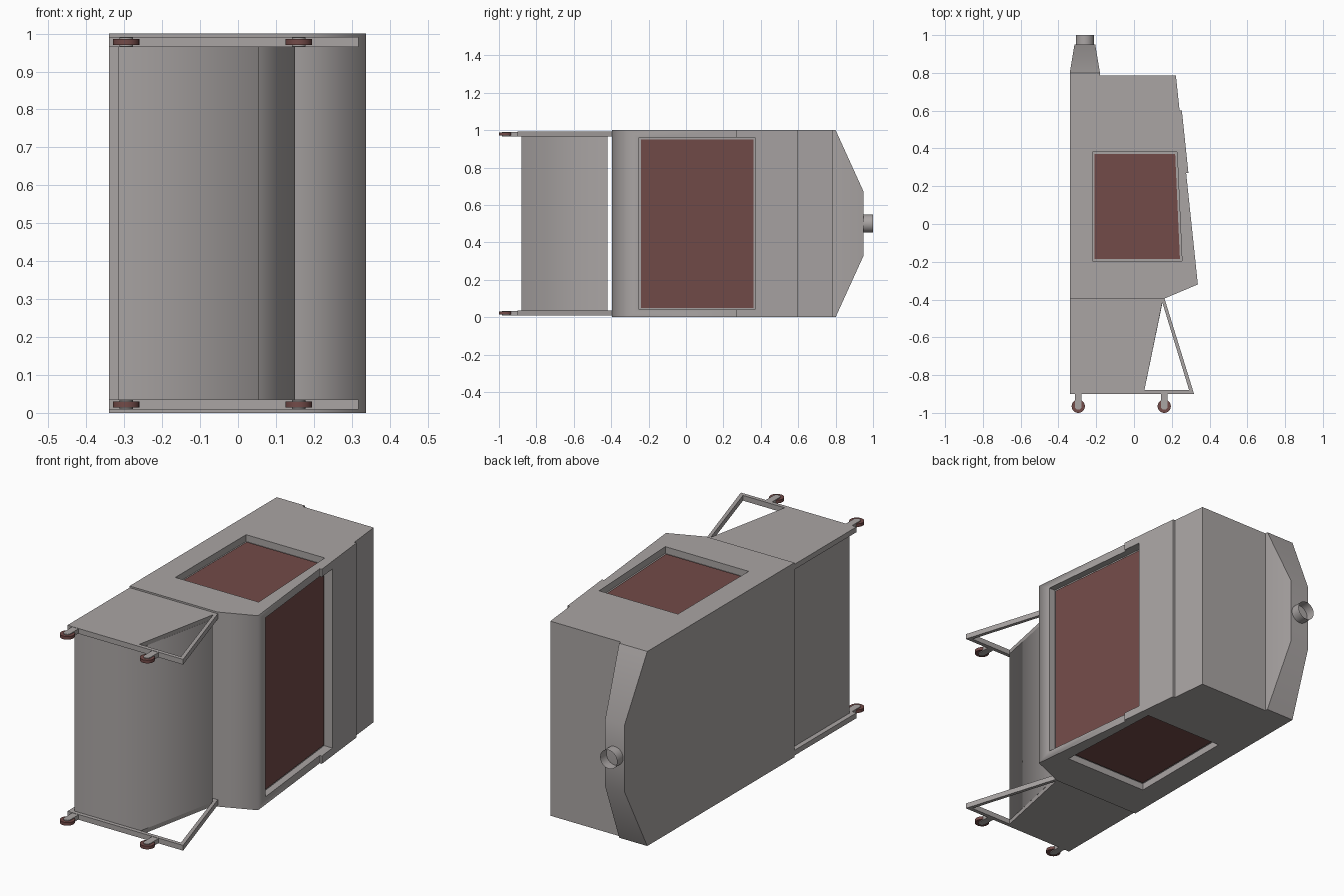
import bpy, bmesh, math
from mathutils import Matrix

cube = bpy.data.objects.get("Cube")
if cube:
    bpy.data.objects.remove(cube, do_unlink=True)


def material(name, rgb):
    m = bpy.data.materials.new(name)
    m.use_nodes = True
    m.diffuse_color = (*rgb, 1)
    m.node_tree.nodes["Principled BSDF"].inputs["Base Color"].default_value = (*rgb, 1)
    return m


GREY = material("warm grey", (0.40, 0.375, 0.37))
RED = material("dull red", (0.17, 0.07, 0.065))


def finish(name, bm, mat):
    bmesh.ops.recalc_face_normals(bm, faces=bm.faces)
    mesh = bpy.data.meshes.new(name)
    bm.to_mesh(mesh)
    bm.free()
    mesh.materials.append(mat)
    ob = bpy.data.objects.new(name, mesh)
    bpy.context.collection.objects.link(ob)
    return ob


def prism(name, outline, z0, z1, mat=GREY):
    """Extrude a plan outline upwards from z0 to z1."""
    bm = bmesh.new()
    face = bm.faces.new([bm.verts.new((x, y, z0)) for x, y in outline])
    ext = bmesh.ops.extrude_face_region(bm, geom=[face])
    verts = [v for v in ext["geom"] if isinstance(v, bmesh.types.BMVert)]
    bmesh.ops.translate(bm, verts=verts, vec=(0, 0, z1 - z0))
    return finish(name, bm, mat)


def activate(ob):
    bpy.ops.object.select_all(action="DESELECT")
    ob.select_set(True)
    bpy.context.view_layer.objects.active = ob


def cut(ob, cutter):
    cutter.hide_render = True
    mod = ob.modifiers.new("cut", "BOOLEAN")
    mod.operation = "DIFFERENCE"
    mod.object = cutter
    activate(ob)
    bpy.ops.object.modifier_apply(modifier=mod.name)
    bpy.data.objects.remove(cutter, do_unlink=True)


def smooth(ob, degrees):
    activate(ob)
    bpy.ops.object.shade_smooth_by_angle(angle=math.radians(degrees))


def disc(name, x, y, z, radius, depth, mat):
    bm = bmesh.new()
    bmesh.ops.create_cone(bm, cap_ends=True, segments=24, radius1=radius,
                          radius2=radius, depth=depth,
                          matrix=Matrix.Translation((x, y, z)))
    ob = finish(name, bm, mat)
    smooth(ob, 40)
    return ob


def side_x(y, out=0):
    """Slanted left wall of the body."""
    return 0.338 - 0.105 * (y + 0.32) + out


# Main body with the raised strip on its slanted wall
body = prism("main_body", [
    (-0.34, -0.395), (0.16, -0.395), (0.338, -0.32),
    (side_x(0.27), 0.27), (side_x(0.27, 0.012), 0.27),
    (side_x(0.6, 0.012), 0.6), (side_x(0.6), 0.6),
    (side_x(0.785), 0.785), (-0.34, 0.785)], 0, 1)

# Recessed panel in the slanted wall
Y0, Y1, DEPTH = -0.25, 0.37, 0.035
cut(body, prism("side_cutter", [
    (side_x(Y0, -DEPTH), Y0), (0.5, Y0), (0.5, Y1), (side_x(Y1, -DEPTH), Y1)],
    0.04, 0.96))
a, b = Y0 + 0.01, Y1 - 0.01
prism("side_panel", [
    (side_x(a, -DEPTH - 0.002), a), (side_x(a, -DEPTH + 0.006), a),
    (side_x(b, -DEPTH + 0.006), b), (side_x(b, -DEPTH - 0.002), b)],
    0.05, 0.95, RED)

# Recessed panels in the top and the underside
recess = [(-0.22, -0.195), (0.254, -0.195), (0.228, 0.38), (-0.22, 0.38)]
panel = [(-0.21, -0.185), (0.243, -0.185), (0.218, 0.37), (-0.21, 0.37)]
for name, lo, hi, face in (("top", 1 - DEPTH, 1.1, 1 - DEPTH),
                           ("bottom", -0.1, DEPTH, DEPTH)):
    cut(body, prism(name + "_cutter", recess, lo, hi))
    prism(name + "_panel", panel, face - 0.004, face + 0.004, RED)
smooth(body, 80)

# Front section between the end plates
drum = prism("front_section", [
    (-0.315, -0.88), (0.055, -0.88), (0.15, -0.42), (-0.315, -0.42)], 0.03, 0.97)
smooth(drum, 80)

# End plates with triangular frames, stems and wheels
for name, z in (("lower", 0.022), ("upper", 0.978)):
    plate = prism(name + "_end_plate", [
        (-0.34, -0.39), (0.16, -0.39), (0.318, -0.9), (-0.34, -0.9)],
        z - 0.0135, z + 0.0135)
    cut(plate, prism("triangle_cutter", [
        (0.15, -0.415), (0.055, -0.88), (0.292, -0.88)], z - 0.1, z + 0.1))
    for side, x in (("right", -0.295), ("left", 0.16)):
        part = name + "_" + side
        prism(part + "_stem", [
            (x - 0.018, -0.965), (x + 0.018, -0.965),
            (x + 0.018, -0.89), (x - 0.018, -0.89)], z - 0.012, z + 0.012)
        disc(part + "_hub", x, -0.965, z, 0.018, 0.024, GREY)
        disc(part + "_wheel", x, -0.965, z, 0.035, 0.016, RED)

# Tapering rear duct
bm = bmesh.new()
rings = []
for y, x0, x1, half in ((0.78, -0.34, -0.18, 0.5), (0.8, -0.34, -0.18, 0.5),
                        (0.95, -0.315, -0.205, 0.17)):
    rings.append([bm.verts.new((x, y, 0.5 + h)) for x, h in
                  ((x0, -half), (x1, -half), (x1, half), (x0, half))])
for r, s in zip(rings, rings[1:]):
    for i in range(4):
        j = (i + 1) % 4
        bm.faces.new((r[i], r[j], s[j], s[i]))
bm.faces.new(rings[0])
bm.faces.new(rings[-1])
smooth(finish("rear_duct", bm, GREY), 30)

# Open pipe on the duct
bm = bmesh.new()
bmesh.ops.create_cone(bm, cap_ends=False, segments=32, radius1=0.048, radius2=0.048,
                      depth=0.06, matrix=Matrix.Translation((-0.26, 0.97, 0.5))
                      @ Matrix.Rotation(math.pi / 2, 4, "X"))
smooth(finish("outlet_pipe", bm, GREY), 40)
